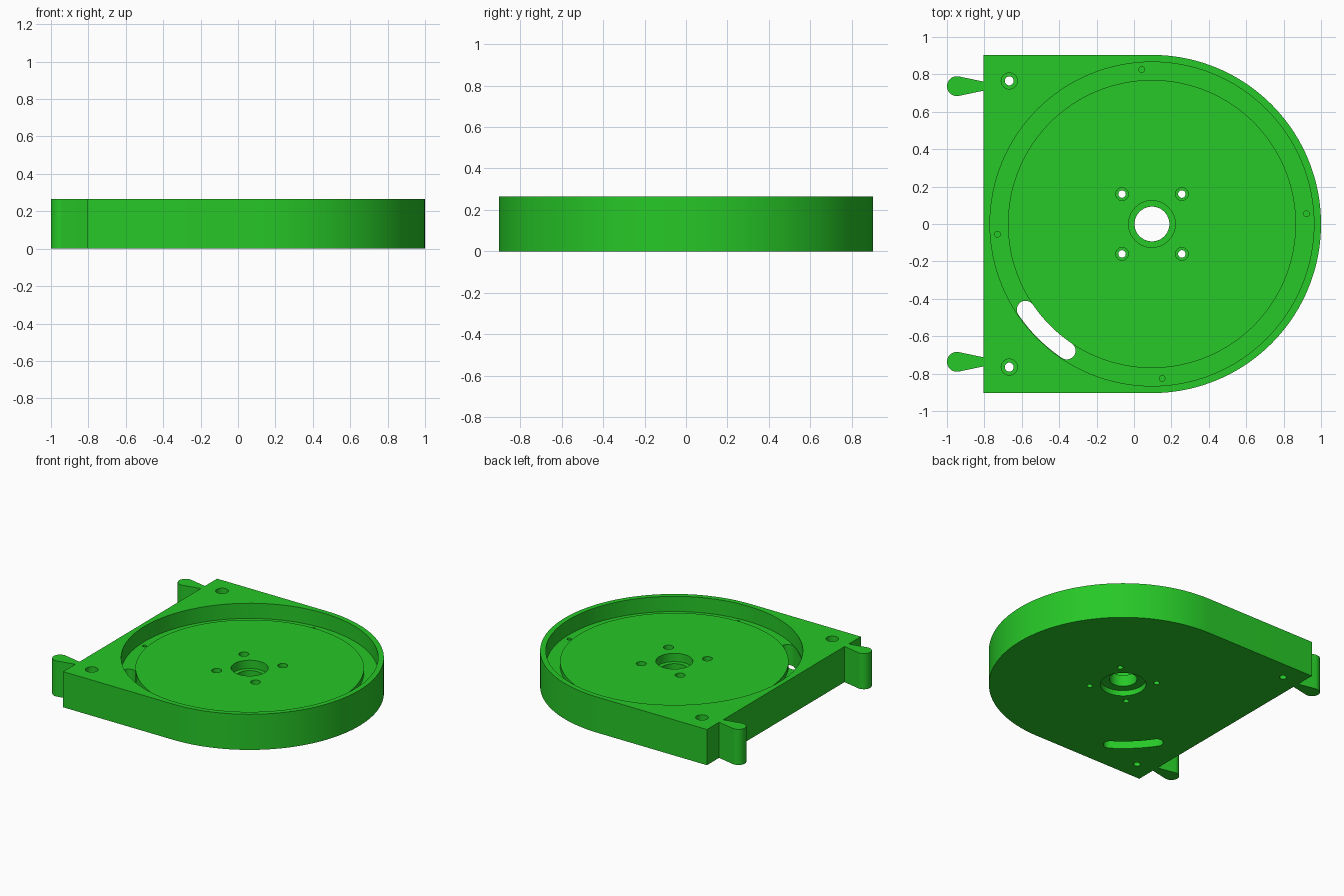
import bpy, bmesh, math

if "Cube" in bpy.data.objects:
    bpy.data.objects.remove(bpy.data.objects["Cube"])

H = 0.265          # body height
CX = 0.096         # centre of the round end
R = 0.904          # outer radius

green = bpy.data.materials.new("bright_green")
green.diffuse_color = (0.02, 0.578, 0.02, 1)
green.use_nodes = True
green.node_tree.nodes["Principled BSDF"].inputs["Base Color"].default_value = green.diffuse_color


def finish(name, bm):
    bmesh.ops.recalc_face_normals(bm, faces=bm.faces[:])
    mesh = bpy.data.meshes.new(name)
    bm.to_mesh(mesh)
    bm.free()
    mesh.materials.append(green)
    obj = bpy.data.objects.new(name, mesh)
    bpy.context.collection.objects.link(obj)
    return obj


def prism(name, outline, z0, z1):
    """Extrude a flat outline from z0 to z1."""
    bm = bmesh.new()
    low = [bm.verts.new((x, y, z0)) for x, y in outline]
    top = [bm.verts.new((x, y, z1)) for x, y in outline]
    bm.faces.new(low)
    bm.faces.new(top)
    n = len(outline)
    for i in range(n):
        j = (i + 1) % n
        bm.faces.new((low[i], low[j], top[j], top[i]))
    return finish(name, bm)


def turned(name, x, y, profile, sides):
    """Solid of revolution about a vertical axis; profile is (radius, z), bottom to top."""
    bm = bmesh.new()
    rings = [[bm.verts.new((x + r * math.cos(2 * math.pi * i / sides),
                            y + r * math.sin(2 * math.pi * i / sides), z))
              for i in range(sides)] for r, z in profile]
    for a, b in zip(rings, rings[1:]):
        for i in range(sides):
            j = (i + 1) % sides
            bm.faces.new((a[i], a[j], b[j], b[i]))
    bm.faces.new(rings[0])
    bm.faces.new(rings[-1])
    return finish(name, bm)


def arc(cx, cy, r, a0, a1, n):
    return [(cx + r * math.cos(math.radians(a0 + (a1 - a0) * i / n)),
             cy + r * math.sin(math.radians(a0 + (a1 - a0) * i / n))) for i in range(n + 1)]


def stepped_hole(x, y, r, bore_r, bore_z):
    return turned("hole_cutter", x, y, [(r, -0.1), (r, bore_z), (bore_r, bore_z), (bore_r, 0.4)], 32)


def smooth(obj):
    bpy.ops.object.select_all(action='DESELECT')
    obj.select_set(True)
    bpy.context.view_layer.objects.active = obj
    bpy.ops.object.shade_smooth_by_angle(angle=math.radians(30))


# Housing: square at the left, round at the right
body = prism("housing", arc(CX, 0, R, -90, 90, 72) + [(-0.805, R), (-0.805, -R)], 0, H)

# Round recess, with a deeper channel around the raised floor
cutters = [turned("recess_cutter", CX, 0, [(0.866, 0.187), (0.866, 0.4)], 128)]
channel = turned("channel_cutter", CX, 0, [(0.866, 0.152), (0.866, 0.3)], 128)
core = turned("channel_core", CX, 0, [(0.77, 0.1), (0.77, 0.4)], 128)

# Central bore, widened at both ends
cutters.append(turned("bore_cutter", CX, 0, [(0.154, -0.1), (0.154, 0.04), (0.093, 0.04),
                                             (0.093, 0.125), (0.125, 0.125), (0.125, 0.4)], 64))

# Four motor screws and two corner screws
for sy in (-1, 1):
    for sx in (-1, 1):
        cutters.append(stepped_hole(CX + sx * 0.16, sy * 0.16, 0.02, 0.034, 0.12))
    cutters.append(stepped_hole(-0.667, sy * 0.765, 0.024, 0.043, 0.18))

# Blind pin holes in the channel
for k in range(4):
    a = math.radians(93.8 + 90 * k)
    cutters.append(turned("pin_cutter", CX + 0.828 * math.cos(a), 0.828 * math.sin(a),
                          [(0.015, 0.08), (0.015, 0.3)], 24))

# Curved slot through the channel floor
SR, SW, A0, A1 = 0.816, 0.047, 214.1, 236.1
e0, e1 = arc(CX, 0, SR, A0, A1, 1)
slot = (arc(CX, 0, SR + SW, A0, A1, 12) + arc(*e1, SW, A1, A1 + 180, 12)[1:-1]
        + arc(CX, 0, SR - SW, A1, A0, 12) + arc(*e0, SW, A0 + 180, A0 + 360, 12)[1:-1])
cutters.append(prism("slot_cutter", slot, -0.1, 0.4))


def cut(obj, tool):
    mod = obj.modifiers.new("cut", 'BOOLEAN')
    mod.operation, mod.solver, mod.object = 'DIFFERENCE', 'EXACT', tool
    bpy.context.view_layer.objects.active = obj
    bpy.ops.object.modifier_apply(modifier=mod.name)
    bpy.data.objects.remove(tool)


cut(channel, core)
cutters.insert(1, channel)
for tool in cutters:
    cut(body, tool)
smooth(body)

# Teardrop lugs on the flat side
for sy, label in ((-1, "front_lug"), (1, "back_lug")):
    y = sy * 0.737
    outline = arc(-0.947, y, 0.053, 78, 282, 24) + [(-0.803, y - 0.024), (-0.803, y + 0.024)]
    smooth(prism(label, outline, 0, H))
